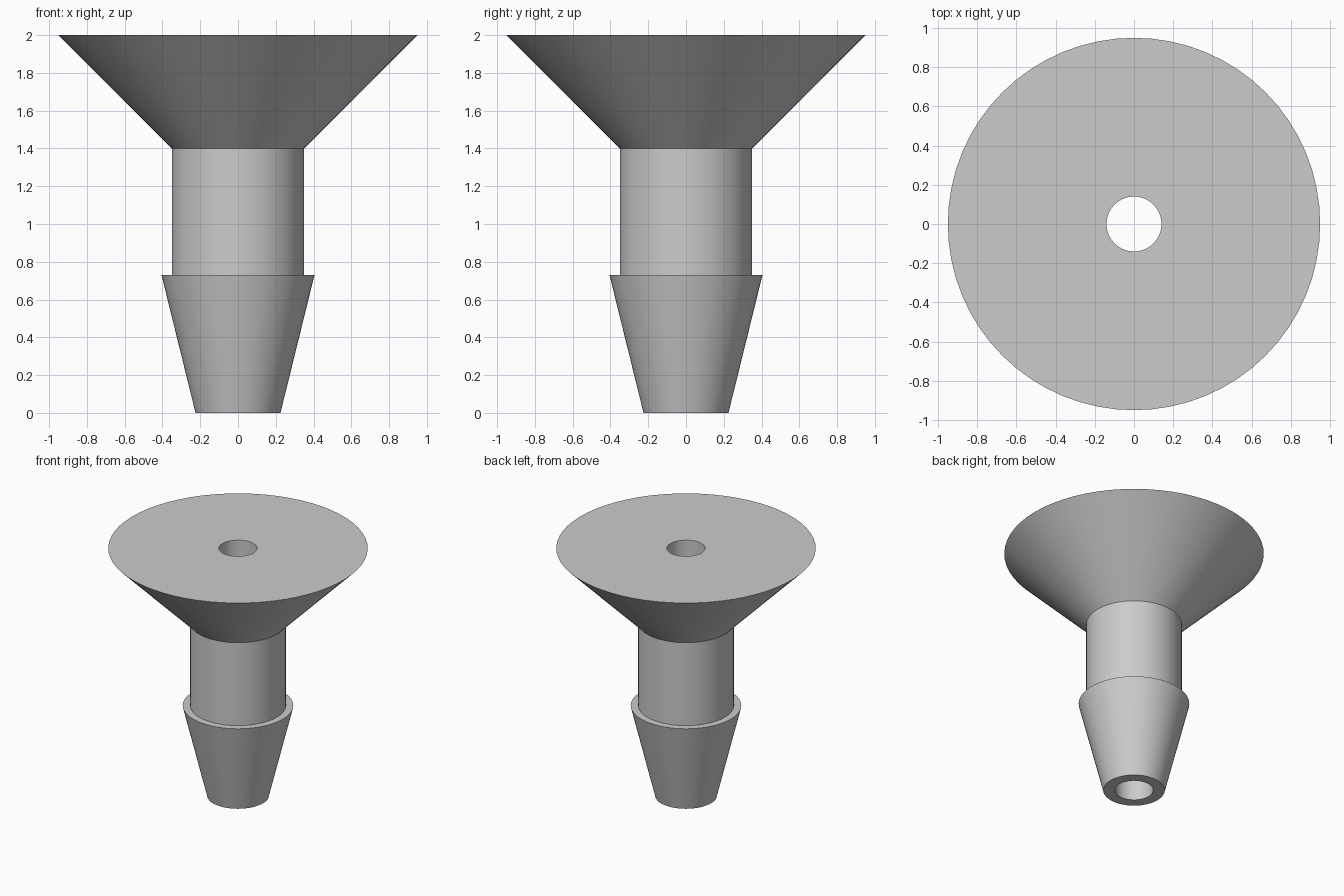
import bpy
import bmesh
import math

cube = bpy.data.objects.get("Cube")
if cube:
    bpy.data.objects.remove(cube, do_unlink=True)

SEGMENTS = 64
BORE = 0.14

# Plain grey material
grey = bpy.data.materials.new("grey")
grey.use_nodes = True
colour = (0.6, 0.6, 0.6, 1)
grey.diffuse_color = colour
grey.node_tree.nodes["Principled BSDF"].inputs["Base Color"].default_value = colour


def lathe(name, profile):
    """Revolve a closed (radius, height) profile around z."""
    bm = bmesh.new()
    rings = []
    for i in range(SEGMENTS):
        a = 2 * math.pi * i / SEGMENTS
        rings.append([bm.verts.new((r * math.cos(a), r * math.sin(a), z))
                      for r, z in profile])
    for i, ring in enumerate(rings):
        following = rings[(i + 1) % SEGMENTS]
        for j in range(len(profile)):
            k = (j + 1) % len(profile)
            bm.faces.new((ring[j], following[j], following[k], ring[k]))
    bmesh.ops.recalc_face_normals(bm, faces=bm.faces)
    mesh = bpy.data.meshes.new(name)
    bm.to_mesh(mesh)
    bm.free()
    mesh.materials.append(grey)
    obj = bpy.data.objects.new(name, mesh)
    bpy.context.collection.objects.link(obj)
    bpy.ops.object.select_all(action='DESELECT')
    obj.select_set(True)
    bpy.context.view_layer.objects.active = obj
    bpy.ops.object.shade_smooth_by_angle(angle=math.radians(12))
    return obj


# One hollow turned body: tapered barb, straight shaft, flared head, open bore
lathe("hollow_barbed_plug", [
    (BORE, 0), (0.225, 0),         # tip
    (0.405, 0.73), (0.35, 0.73),   # barb shoulder
    (0.35, 1.4), (0.95, 2),        # shaft and flared head
    (BORE, 2),                     # flat top down to the bore
])
